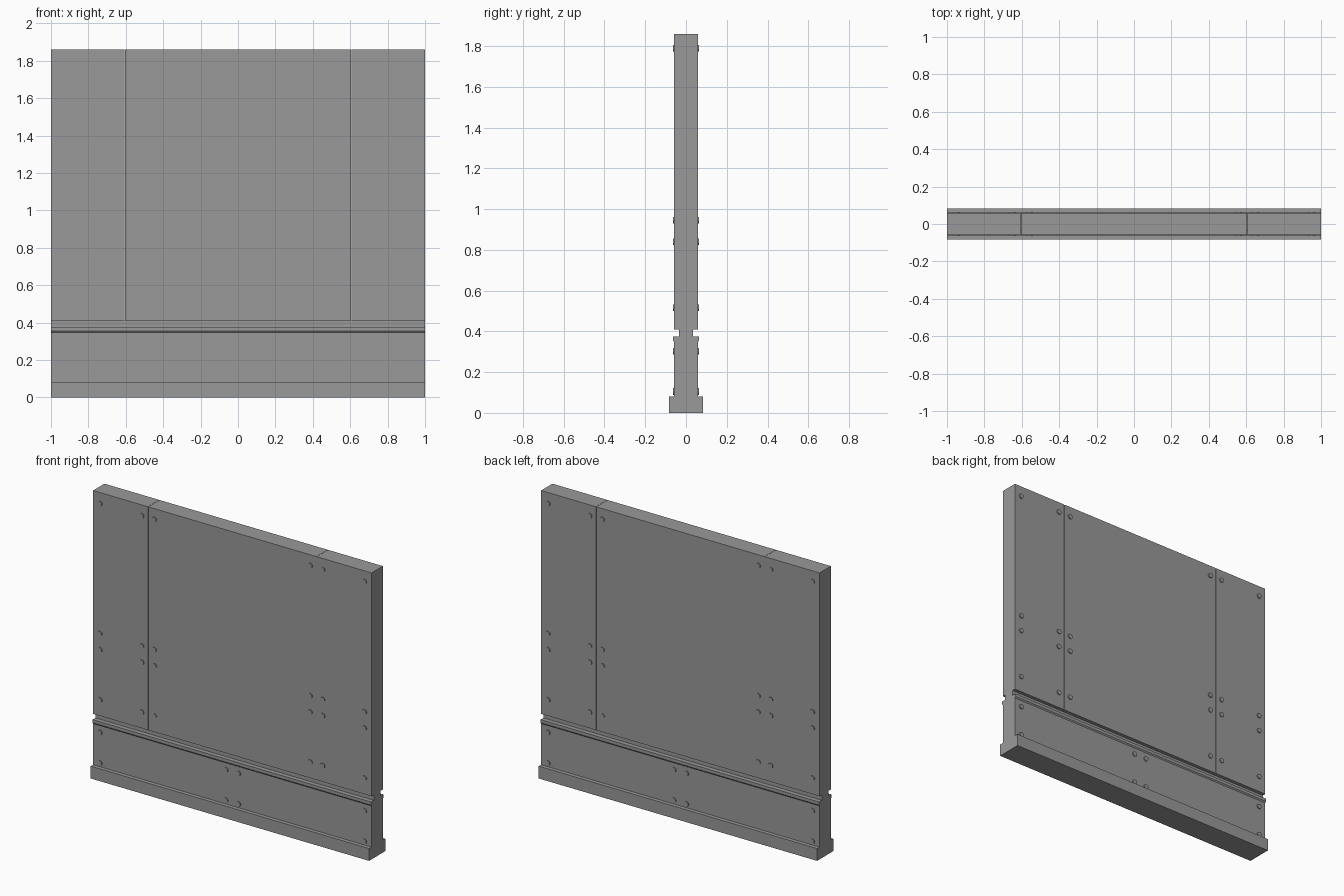
import bpy
import bmesh
from mathutils import Matrix, Vector

cube = bpy.data.objects.get("Cube")
if cube:
    bpy.data.objects.remove(cube, do_unlink=True)

grey = bpy.data.materials.new("concrete grey")
grey.use_nodes = True
colour = (0.32, 0.32, 0.32, 1)
grey.diffuse_color = colour
grey.node_tree.nodes["Principled BSDF"].inputs["Base Color"].default_value = colour


def finish(name, bm):
    bmesh.ops.recalc_face_normals(bm, faces=bm.faces)
    mesh = bpy.data.meshes.new(name)
    bm.to_mesh(mesh)
    bm.free()
    mesh.materials.append(grey)
    obj = bpy.data.objects.new(name, mesh)
    bpy.context.collection.objects.link(obj)
    return obj


def extrude_profile(name, half, x0, x1):
    """Mirror a (y, z) half profile across y = 0 and run it along x."""
    outline = half + [(-y, z) for y, z in reversed(half)]
    bm = bmesh.new()
    face = bm.faces.new([bm.verts.new((x0, y, z)) for y, z in outline])
    moved = bmesh.ops.extrude_face_region(bm, geom=[face], use_keep_orig=True)
    verts = [v for v in moved["geom"] if isinstance(v, bmesh.types.BMVert)]
    bmesh.ops.translate(bm, verts=verts, vec=(x1 - x0, 0, 0))
    return finish(name, bm)


# Plinth, lower wall with its chamfered ledge, and the recessed neck
wall = 0.058
extrude_profile("plinth", [(0.083, 0), (0.083, 0.08)], -1, 1)
extrude_profile("lower_wall", [(wall, 0.08), (wall, 0.347), (0.064, 0.355),
                               (0.064, 0.375), (0.035, 0.375), (0.035, 0.41)], -1, 1)

# Three upper panels with hairline seams between them
seam = 0.605
gap = 0.001
for name, x0, x1 in [("right_panel", -1, -seam - gap),
                     ("middle_panel", -seam + gap, seam - gap),
                     ("left_panel", seam + gap, 1)]:
    extrude_profile(name, [(wall, 0.41), (wall, 1.86)], x0, x1)


# Bolt heads on both faces
def bolts(name, columns, rows):
    bm = bmesh.new()
    for x in columns:
        for z in rows:
            for side in (-1, 1):
                place = Matrix.Translation(Vector((x, side * (wall + 0.002), z)))
                bmesh.ops.create_cone(bm, cap_ends=True, segments=16,
                                      radius1=0.016, radius2=0.016, depth=0.009,
                                      matrix=place @ Matrix.Rotation(1.5707963, 4, "X"))
    obj = finish(name, bm)
    bpy.ops.object.select_all(action="DESELECT")
    obj.select_set(True)
    bpy.context.view_layer.objects.active = obj
    bpy.ops.object.shade_smooth_by_angle()


bolts("upper_bolts", [s * x for s in (-1, 1) for x in (0.56, 0.65, 0.95)],
      [0.515, 0.84, 0.945, 1.79])
bolts("lower_bolts", [-0.95, -0.045, 0.045, 0.95], [0.105, 0.303])
